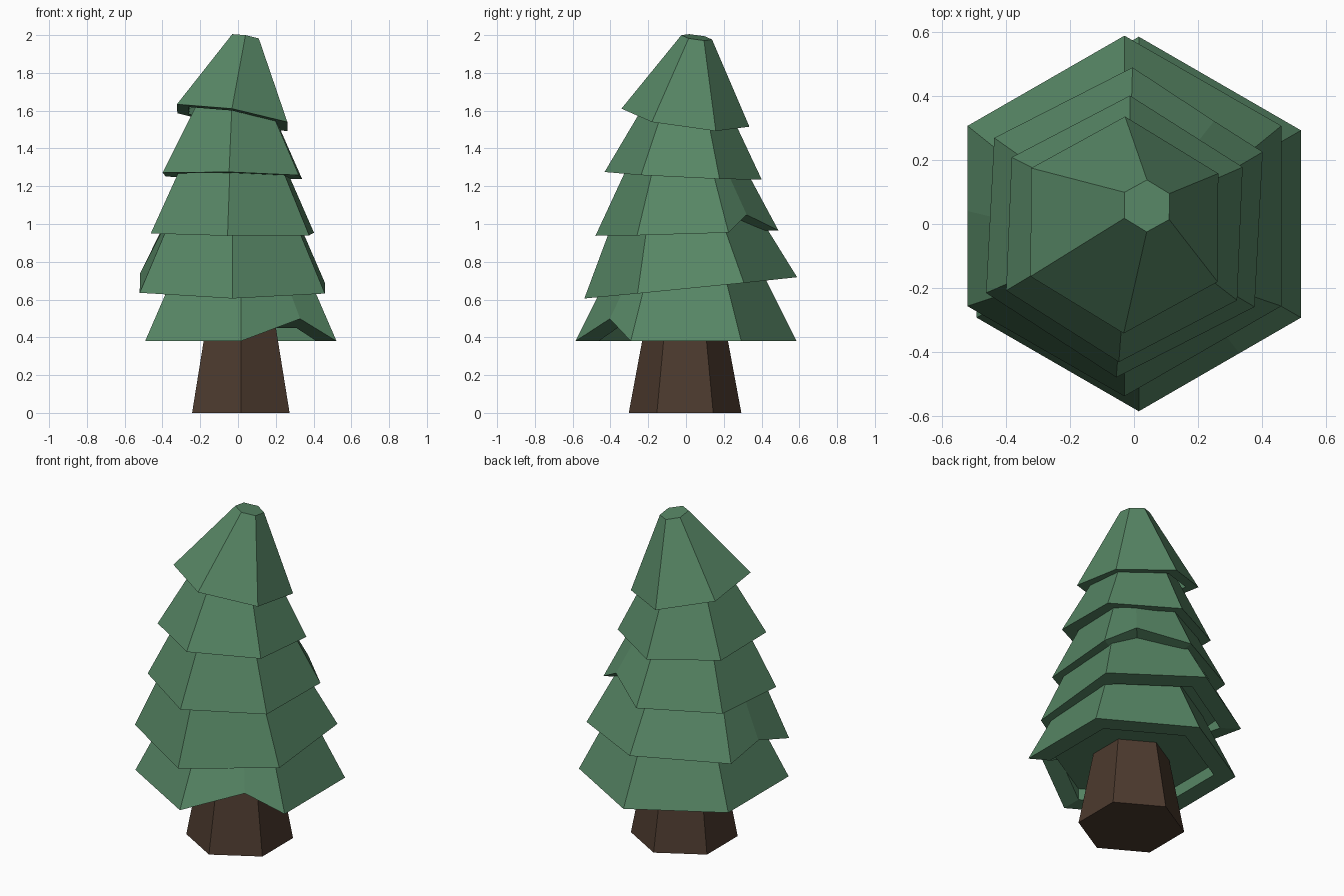
import bpy, bmesh
from math import radians, cos, sin
from mathutils import Vector, Matrix

if "Cube" in bpy.data.objects:
    bpy.data.objects.remove(bpy.data.objects["Cube"])


def material(name, rgb):
    m = bpy.data.materials.new(name)
    m.diffuse_color = (*rgb, 1)
    m.use_nodes = True
    m.node_tree.nodes["Principled BSDF"].inputs["Base Color"].default_value = m.diffuse_color
    return m


LEAF = material("leaf_green", (0.095, 0.24, 0.13))
BARK = material("bark_brown", (0.072, 0.042, 0.027))


def ring(radius, z, turn=0, notch=None, lift=0.0):
    """Hexagon points; notch = (edge index, position along edge) adds a lifted point."""
    pts = [Vector((radius * cos(radians(30 + 60 * i + turn)),
                   radius * sin(radians(30 + 60 * i + turn)), z)) for i in range(6)]
    if notch:
        i, t = notch
        p = pts[i].lerp(pts[(i + 1) % 6], t)
        p.z += lift
        pts.insert(i + 1, p)
    return pts


def loft(name, rings, matrix, mat):
    """Closed solid through successive rings, capped at both ends."""
    bm = bmesh.new()
    loops = [[bm.verts.new(matrix @ p) for p in r] for r in rings]
    for a, b in zip(loops, loops[1:]):
        n = len(a)
        for i in range(n):
            j = (i + 1) % n
            bm.faces.new((a[i], a[j], b[j], b[i]))
    bm.faces.new(loops[0])
    bm.faces.new(loops[-1])
    bmesh.ops.recalc_face_normals(bm, faces=bm.faces)
    me = bpy.data.meshes.new(name)
    bm.to_mesh(me)
    bm.free()
    me.materials.append(mat)
    ob = bpy.data.objects.new(name, me)
    bpy.context.collection.objects.link(ob)


def tier(name, centre, radius, top, height, slope=(0, 0), turn=0, notch=None, lift=0.0):
    """Tilted hexagonal skirt with a recessed underside and an optional notch in its hem."""
    normal = Vector((-slope[0], -slope[1], 1))
    tilt = Vector((0, 0, 1)).rotation_difference(normal).to_matrix().to_4x4()
    inner = radius * 0.79
    rings = [ring(top, height, turn, notch),
             ring(radius, 0, turn, notch, lift),
             ring(inner, 0, turn, notch, lift * 0.85),
             ring(inner, 0.07, turn, notch, lift * 0.85)]
    loft(name, rings, Matrix.Translation(centre) @ tilt, LEAF)


# Trunk
loft("trunk", [ring(0.298, 0), ring(0.205, 0.5)],
     Matrix.Translation((0.015, -0.005, 0)), BARK)

# Foliage tiers, bottom to top
tier("foliage_tier_1", (0.015, 0, 0.38), 0.585, 0.375, 0.42,
     notch=(4, 0.62), lift=0.118)
tier("foliage_tier_2", (-0.03, 0.025, 0.662), 0.566, 0.36, 0.42,
     slope=(-0.004, 0.1), notch=(2, 0.46), lift=0.07)
tier("foliage_tier_3", (-0.03, 0.005, 0.952), 0.485, 0.275, 0.42,
     slope=(-0.01, 0.03), turn=-3, notch=(0, 0.375), lift=0.09)
tier("foliage_tier_4", (-0.03, -0.015, 1.255), 0.417, 0.205, 0.40,
     slope=(-0.02, -0.048), turn=-2.4)
tier("foliage_tier_5", (-0.03, -0.003, 1.563), 0.342, 0.082, 0.435,
     slope=(-0.165, -0.14), turn=-1)
